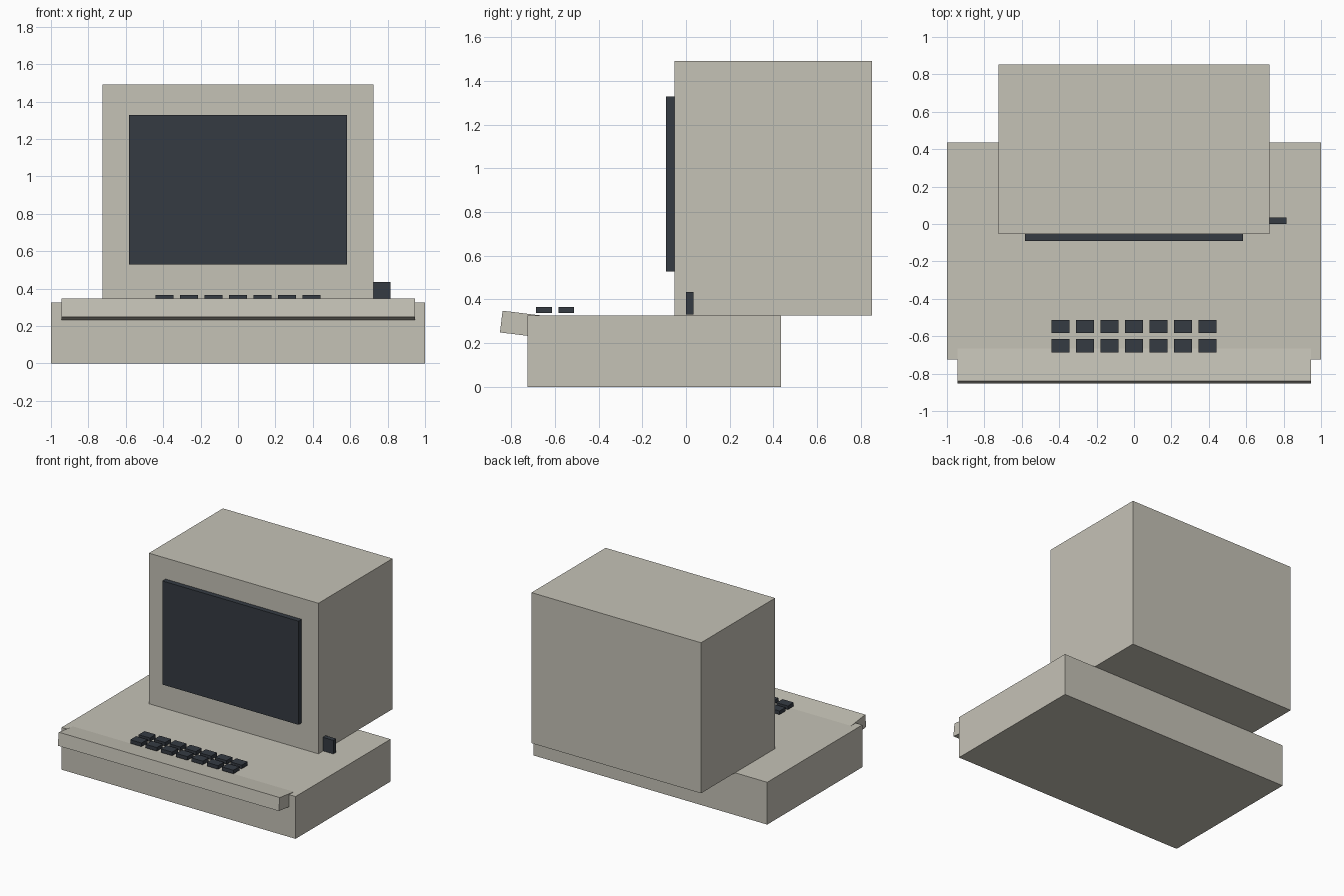
import bpy
import math
from mathutils import Matrix, Vector

if "Cube" in bpy.data.objects:
    bpy.data.objects.remove(bpy.data.objects["Cube"])


def material(name, color):
    m = bpy.data.materials.new(name)
    m.diffuse_color = (*color, 1)
    m.use_nodes = True
    m.node_tree.nodes["Principled BSDF"].inputs["Base Color"].default_value = m.diffuse_color
    return m


beige = material("beige_plastic", (0.56, 0.54, 0.47))
dark = material("dark_plastic", (0.035, 0.043, 0.055))


def box(name, lo, hi, mat):
    """Box between two corners, origin at its centre."""
    lo, hi = Vector(lo), Vector(hi)
    bpy.ops.mesh.primitive_cube_add(size=1, location=(lo + hi) / 2)
    ob = bpy.context.object
    ob.name = name
    ob.data.transform(Matrix.Diagonal((*(hi - lo), 1)))
    ob.data.materials.append(mat)
    return ob


# Housing and screen
box("base", (-1, -0.725, 0), (1, 0.436, 0.327), beige)
box("monitor_case", (-0.725, -0.053, 0.327), (0.725, 0.852, 1.491), beige)
box("screen", (-0.582, -0.092, 0.528), (0.582, -0.053, 1.329), dark)

# Small switch beside the monitor
box("side_switch", (0.715, 0.0, 0.33), (0.815, 0.035, 0.435), dark)

# Tilted front rest, its back end buried in the base
tilt = math.radians(-7)
depth, height = 0.22, 0.1
rest = box("front_rest", (-0.945, 0, 0), (0.945, depth, height), beige)
half = Matrix.Rotation(tilt, 3, 'X') @ Vector((0, depth / 2, height / 2))
rest.location = Vector((0, -0.852, 0.249)) + half
rest.rotation_euler.x = tilt

# Two rows of keys
for row, y in enumerate((-0.65, -0.548)):
    for col in range(7):
        x = (col - 3) * 0.131
        box(f"key_{row + 1}_{col + 1}", (x - 0.048, y - 0.036, 0.338),
            (x + 0.048, y + 0.036, 0.366), dark)
